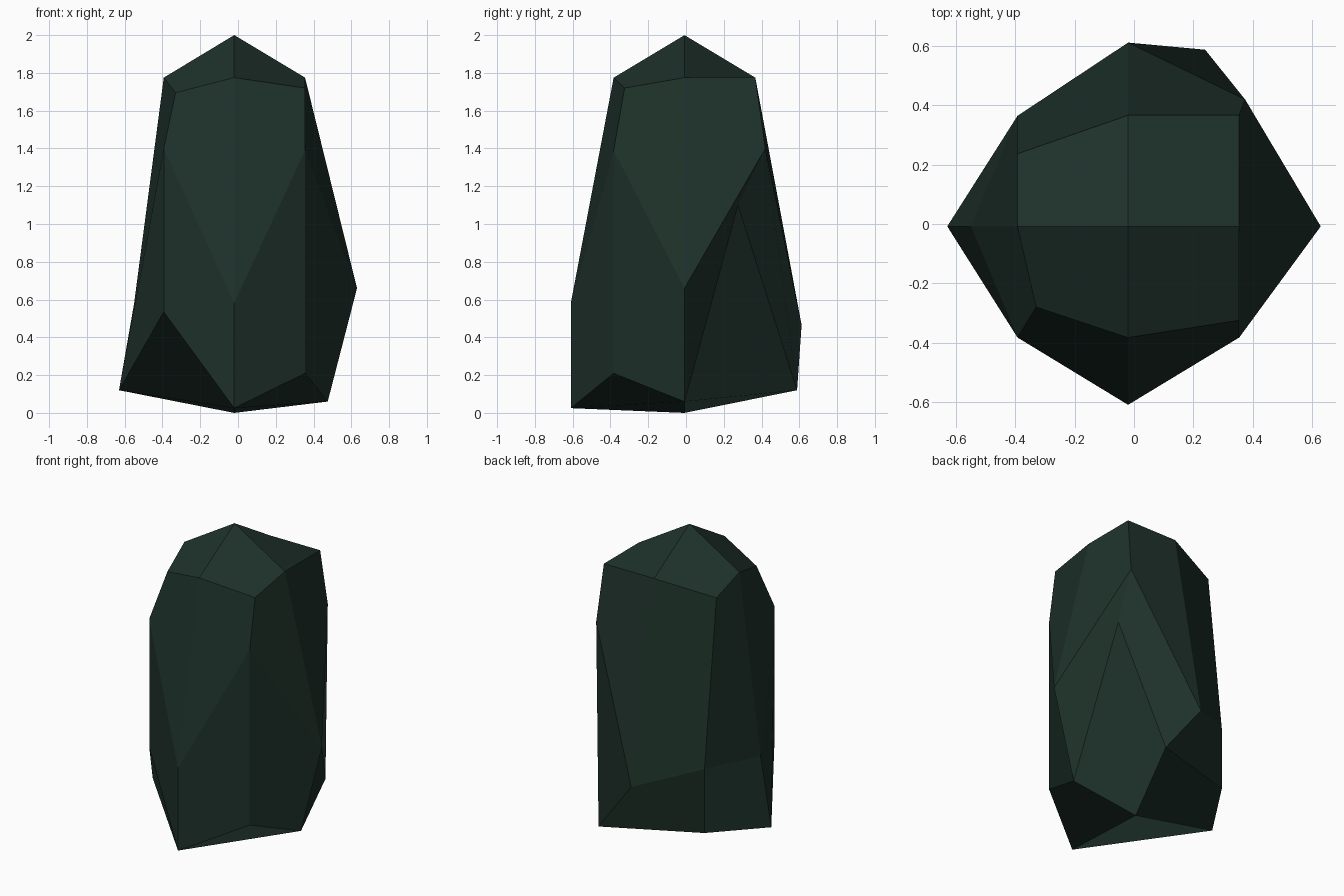
import bpy, bmesh

if "Cube" in bpy.data.objects:
    bpy.data.objects.remove(bpy.data.objects["Cube"])

# The rock is a cube with each side split 2 x 2, its points pushed to a crystal shape.
# Rows run front, middle, back; within each row left, centre, right.
LAYERS = [
    # base
    [[(-.393, -.383, .535), (-.02, -.61, .025), (.355, -.383, .21)],
     [(-.63, -.008, .12), (-.02, -.008, 0), (.475, -.008, .06)],
     [(-.393, .365, .16), (.24, .588, .12), (.355, .275, 1.1)]],
    # waist (no inner point)
    [[(-.393, -.383, 1.4), (-.02, -.61, .58), (.355, -.383, 1.39)],
     [(-.55, -.008, .58), None, (.63, -.008, .66)],
     [(-.393, .365, .59), (-.02, .612, .465), (.375, .42, 1.4)]],
    # crown
    [[(-.33, -.28, 1.695), (-.02, -.383, 1.775), (.355, -.325, 1.72)],
     [(-.393, -.008, 1.775), (-.02, -.008, 2), (.355, -.008, 1.775)],
     [(-.393, .237, 1.695), (-.02, .367, 1.775), (.355, .367, 1.775)]],
]

bm = bmesh.new()
verts = {}
for k, layer in enumerate(LAYERS):
    for j, row in enumerate(layer):
        for i, co in enumerate(row):
            if co:
                verts[(i - 1, j - 1, k - 1)] = bm.verts.new(co)

# Four facets around the centre of each of the six sides,
# each folding between the two edge middles
for axis in range(3):
    u, v = (axis + 1) % 3, (axis + 2) % 3
    for side in (-1, 1):
        def point(a, b):
            key = [0, 0, 0]
            key[axis], key[u], key[v] = side, a, b
            return verts[tuple(key)]
        for a, b in ((1, 1), (-1, 1), (-1, -1), (1, -1)):
            facet = [point(a, 0), point(a, b), point(0, b), point(0, 0)]
            if a * b * side < 0:
                facet.reverse()
                facet = facet[1:] + facet[:1]
            bm.faces.new(facet)

mesh = bpy.data.meshes.new("rock")
bm.to_mesh(mesh)
bm.free()
rock = bpy.data.objects.new("rock", mesh)
bpy.context.collection.objects.link(rock)

# Dark green stone
stone = bpy.data.materials.new("dark green stone")
stone.diffuse_color = (0.013, 0.031, 0.023, 1)
stone.use_nodes = True
stone.node_tree.nodes["Principled BSDF"].inputs["Base Color"].default_value = stone.diffuse_color
mesh.materials.append(stone)
